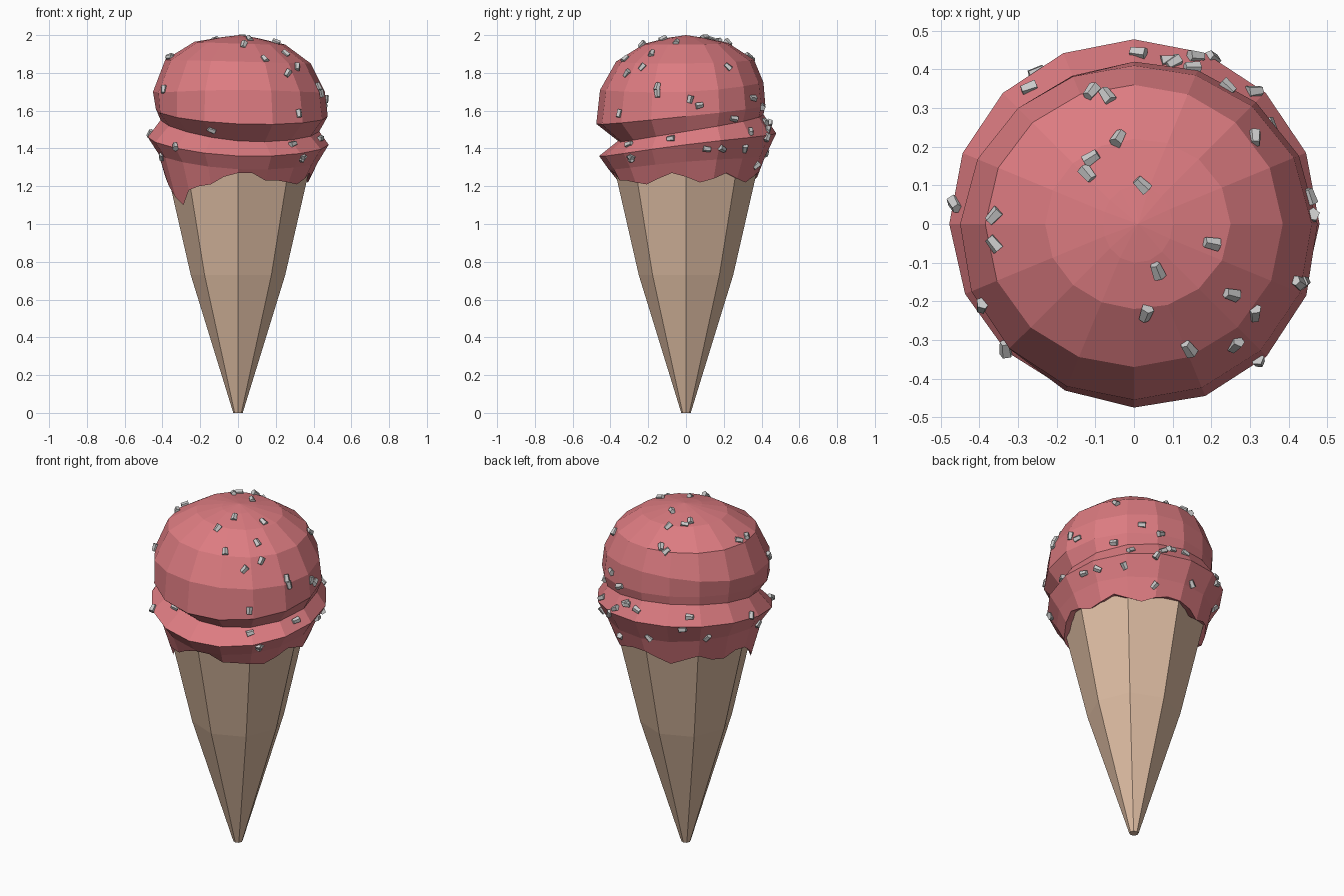
import bpy, bmesh, math, random
from mathutils import Vector, Matrix
from mathutils.bvhtree import BVHTree

if "Cube" in bpy.data.objects:
    bpy.data.objects.remove(bpy.data.objects["Cube"])

random.seed(4)


def finish(bm, name, color=None):
    bmesh.ops.recalc_face_normals(bm, faces=bm.faces)
    me = bpy.data.meshes.new(name)
    bm.to_mesh(me)
    ob = bpy.data.objects.new(name, me)
    bpy.context.collection.objects.link(ob)
    if color:
        mat = bpy.data.materials.new(name + "_colour")
        mat.diffuse_color = (*color, 1)
        mat.use_nodes = True
        mat.node_tree.nodes["Principled BSDF"].inputs["Base Color"].default_value = mat.diffuse_color
        me.materials.append(mat)
    return ob


def ring(bm, n, fn):
    """Closed ring of n vertices, fn(angle, index) gives radius and height."""
    out = []
    for i in range(n):
        a = 2 * math.pi * i / n
        r, z = fn(a, i)
        out.append(bm.verts.new((r * math.cos(a), r * math.sin(a), z)))
    return out


def bridge(bm, a, b):
    """Join two rings; the first may have more vertices than the second."""
    n, k = len(b), len(a) // len(b)
    for i in range(n):
        low = [a[(i * k + j) % len(a)] for j in range(k + 1)]
        bm.faces.new(low + [b[(i + 1) % n], b[i]])


def around(v, a):
    """Blend values given at right, back, left, front."""
    R, B, L, F = v
    return ((R + B + L + F) / 4 + (R - L) / 2 * math.cos(a)
            + (B - F) / 2 * math.sin(a) + (R + L - B - F) / 4 * math.cos(2 * a))


# Eight-sided wafer cone
bm = bmesh.new()
cone = [ring(bm, 8, lambda a, i, p=p: p)
        for p in ((0.025, 0), (0.25, 0.73), (0.385, 1.32))]
for lo, hi in zip(cone, cone[1:]):
    bridge(bm, lo, hi)
bm.faces.new(cone[0])
bm.faces.new(cone[-1])
finish(bm, "wafer_cone", (0.72, 0.5, 0.36))

# Scoop: dripping hem, lower bulge, tilted groove and dome
drips = [1.25, 1.22, 1.24, 1.27, 1.24, 1.22, 1.25, 1.27, 1.27, 1.25, 1.22,
         1.25, 1.27, 1.24, 1.23, 1.26, 1.25, 1.20, 1.14, 1.10, 1.18, 1.20,
         1.21, 1.25, 1.27, 1.27, 1.23, 1.23, 1.22, 1.21, 1.24, 1.27]
rings = [((.425, .42, .42, .41), (1.33, 1.36, 1.37, 1.29)),
         ((.48, .478, .478, .46), (1.42, 1.48, 1.46, 1.36)),
         ((.43, .41, .41, .36), (1.49, 1.58, 1.55, 1.44)),
         ((.475, .42, .435, .475), (1.57, 1.63, 1.61, 1.53)),
         ((.46, .41, .45, .455), (1.70, 1.75, 1.70, 1.71)),
         ((.385, .36, .385, .37), (1.85, 1.87, 1.87, 1.86)),
         ((.25, .22, .23, .22), (1.95, 1.96, 1.965, 1.955)),
         ((.1, .1, .08, .1), (1.985, 1.985, 1.99, 1.985))]
bm = bmesh.new()
inner = ring(bm, 32, lambda a, i: (0.29, 1.29))
hem = ring(bm, 32, lambda a, i: (0.385 - max(0, 1.25 - drips[i]) * 0.25, drips[i]))
layers = [inner, hem] + [
    ring(bm, 16, lambda a, i, rz=rz: (around(rz[0], a), around(rz[1], a)))
    for rz in rings]
for lo, hi in zip(layers, layers[1:]):
    bridge(bm, lo, hi)
bm.faces.new(inner)
tip = bm.verts.new((0.01, 0, 2.0))
for i in range(16):
    bm.faces.new((layers[-1][i], layers[-1][(i + 1) % 16], tip))
finish(bm, "ice_cream_scoop", (0.72, 0.2, 0.22))
tree = BVHTree.FromBMesh(bm)

# Nut pieces, dropped onto the scoop from above and from the sides
from_top = [(-.27, .35), (-.11, .34), (-.07, .33), (-.04, .22), (-.11, .17),
            (-.12, .13), (.02, .1), (.01, .44), (.16, .43), (.09, .42),
            (.15, .4), (.24, .35), (.31, .34), (.31, .22), (.2, -.05),
            (.06, -.12), (.03, -.23), (.25, -.18), (.31, -.23), (.26, -.31),
            (.14, -.32), (-.22, -.4), (-.33, -.32), (-.36, .02), (-.36, -.05),
            (-.39, -.21), (.45, .07), (.42, -.15), (.32, -.35), (-.46, .05)]
from_front = [(-.14, 1.5), (-.4, 1.36), (.29, 1.42), (.34, 1.35)]
from_right = [(-.29, 1.35), (-.08, 1.45), (.11, 1.4), (.19, 1.4), (.31, 1.4),
              (.37, 1.31), (.25, 1.56), (-.15, 1.69), (.02, 1.66)]
from_back = [(.2, 1.46), (-.05, 1.38), (-.25, 1.47), (-.33, 1.4), (.1, 1.54)]
rays = ([((x, y, 3), (0, 0, -1)) for x, y in from_top]
        + [((x, -2, z), (0, 1, 0)) for x, z in from_front]
        + [((2, y, z), (-1, 0, 0)) for y, z in from_right]
        + [((x, 2, z), (0, -1, 0)) for x, z in from_back])
nuts = bmesh.new()
for origin, direction in rays:
    hit, normal, _, _ = tree.ray_cast(Vector(origin), Vector(direction))
    if hit is None:
        continue
    spin = Matrix.Rotation(random.uniform(0, math.tau), 4, 'Z')
    lay = Matrix.Rotation(math.pi / 2 + random.uniform(-.3, .3), 4, 'X')
    place = (Matrix.Translation(hit + normal * 0.004)
             @ normal.to_track_quat('Z', 'Y').to_matrix().to_4x4() @ spin @ lay)
    bmesh.ops.create_cone(nuts, cap_ends=True, segments=5, radius1=0.018,
                          radius2=0.014, depth=0.04, matrix=place)
finish(nuts, "nut_pieces")
